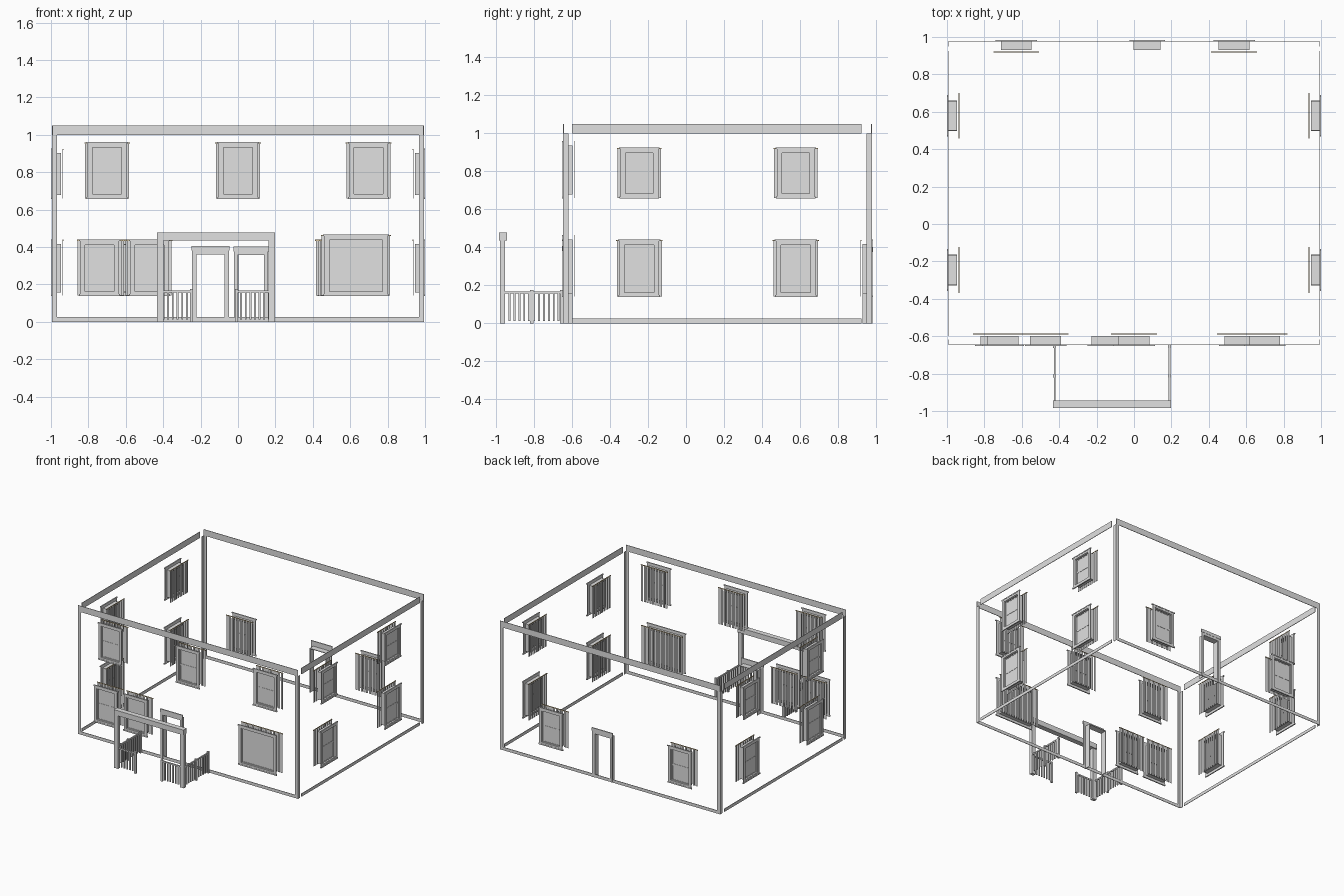
import bpy, bmesh, math
from mathutils import Matrix, Vector

cube = bpy.data.objects.get("Cube")
if cube:
    bpy.data.objects.remove(cube, do_unlink=True)


def material(name, colour):
    mat = bpy.data.materials.new(name)
    mat.use_nodes = True
    mat.diffuse_color = (*colour, 1)
    mat.node_tree.nodes["Principled BSDF"].inputs["Base Color"].default_value = (*colour, 1)
    return mat


grey = material("trim_light_grey", (0.75, 0.75, 0.75))
tan = material("rail_tan", (0.62, 0.5, 0.3))

FRONT, BACK, SIDE = -0.645, 0.977, 0.993
TOP, BAND, BASE = 1.0, 1.05, 0.025


def box(bm, x0, x1, y0, y1, z0, z1):
    size = Vector((x1 - x0, y1 - y0, z1 - z0))
    mid = Vector((x0 + x1, y0 + y1, z0 + z1)) / 2
    bmesh.ops.create_cube(bm, size=1, matrix=Matrix.Translation(mid) @ Matrix.Diagonal(size).to_4x4())


def finish(name, bm, place=None, mat=grey):
    mesh = bpy.data.meshes.new(name)
    bm.to_mesh(mesh)
    bm.free()
    mesh.materials.append(mat)
    obj = bpy.data.objects.new(name, mesh)
    if place:
        obj.matrix_world = place
    bpy.context.collection.objects.link(obj)


def on_wall(wall, along):
    """Local frame: x along the wall, y towards the room, z up."""
    spot, turn = {
        "front": ((along, FRONT, 0), 0),
        "back": ((along, BACK, 0), math.pi),
        "left": ((SIDE, along, 0), math.pi / 2),
        "right": ((-SIDE, along, 0), -math.pi / 2),
    }[wall]
    return Matrix.Translation(spot) @ Matrix.Rotation(turn, 4, "Z")


def frame(bm, half, z0, z1, edge, y0, y1, bottom=True):
    """Rectangular border lying inside the given outline."""
    for s in (-1, 1):
        a, b = sorted((s * half, s * (half - edge)))
        box(bm, a, b, y0, y1, z0, z1)
    box(bm, edge - half, half - edge, y0, y1, z1 - edge, z1)
    if bottom:
        box(bm, edge - half, half - edge, y0, y1, z0, z0 + edge)


def window(wall, along, z0, z1, half=0.08, sashes=2):
    place = on_wall(wall, along)
    # Casing outside and lining through the wall
    bm = bmesh.new()
    frame(bm, half + 0.024, z0 - 0.02, z1 + 0.024, 0.022, -0.005, 0.002)
    box(bm, -half - 0.031, half + 0.031, -0.007, 0.002, z1 + 0.018, z1 + 0.026)
    box(bm, -half - 0.029, half + 0.029, -0.007, 0.002, z0 - 0.022, z0 - 0.012)
    frame(bm, half + 0.002, z0 - 0.002, z1 + 0.002, 0.005, 0, 0.047)
    finish(wall + "_window_frame", bm, place)
    # Sashes with glass
    bm = bmesh.new()
    step = (z1 - z0) / sashes
    for i in range(sashes):
        low = z0 + i * step
        frame(bm, half, low, low + step, 0.008, 0.009, 0.015)
        box(bm, -half, half, 0.011, 0.013, low, low + step)
    finish(wall + "_window_sash", bm, place)
    # Vertical blind slats
    bm = bmesh.new()
    wide = half + 0.042
    count = round(2 * wide / 0.024)
    pitch = 2 * wide / count
    for i in range(count):
        x = -wide + (i + 0.5) * pitch
        box(bm, x - 0.0085, x + 0.0085, 0.056, 0.0575, z0 - 0.02, z1 + 0.018)
    finish(wall + "_blind_slats", bm, place)
    # Thin rail holding the slats
    bm = bmesh.new()
    box(bm, -wide, wide, 0.054, 0.059, z1 + 0.018, z1 + 0.024)
    finish(wall + "_blind_rail", bm, place, tan)


def door(wall, along, half, head):
    bm = bmesh.new()
    frame(bm, half + 0.018, 0, head, 0.02, -0.005, 0.002, bottom=False)
    box(bm, -half - 0.022, half + 0.022, -0.007, 0.002, head, head + 0.026)
    frame(bm, half, 0, head - 0.015, 0.005, 0, 0.047, bottom=False)
    finish(wall + "_door_frame", bm, on_wall(wall, along))


# Top and bottom bands around the house
for name, z0, z1, reach in (("top_band", TOP, BAND, SIDE), ("base_band", 0, BASE, 0.967)):
    bm = bmesh.new()
    for y in (FRONT, BACK):
        box(bm, -reach, reach, y - 0.002, y + 0.002, z0, z1)
    for x in (-SIDE, SIDE):
        box(bm, x - 0.002, x + 0.002, -0.60, 0.925, z0, z1)
    finish(name, bm)

# Angled boards at the four corners
bm = bmesh.new()
for sx in (-1, 1):
    for y, inward in ((FRONT, 1), (BACK, -1)):
        xs = sorted((sx * SIDE, sx * (SIDE - 0.026)))
        ys = sorted((y, y + inward * 0.027))
        box(bm, *xs, y - 0.002, y + 0.002, 0, TOP)
        box(bm, sx * SIDE - 0.002, sx * SIDE + 0.002, *ys, 0, TOP)
finish("corner_boards", bm)

# Windows
LOW, HIGH = 0.16, 0.68
for x in (-0.70, 0, 0.698):
    window("front", x, HIGH, 0.935)
for x in (-0.74, -0.473):
    window("front", x, LOW, 0.415)
window("front", 0.63, LOW, 0.44, half=0.145, sashes=1)
for x in (-0.63, 0.535):
    window("back", x, LOW, 0.415)
for wall in ("left", "right"):
    for y in (-0.246, 0.578):
        window(wall, y, LOW, 0.415)
        window(wall, y, HIGH, 0.90, half=0.076)

# Doors
door("front", -0.147, 0.08, 0.38)
door("back", 0.07, 0.073, 0.376)

# Porch beam and posts
bm = bmesh.new()
box(bm, -0.432, 0.197, -0.985, -0.943, 0.435, 0.477)
for x in (-0.432, 0.162):
    box(bm, x, x + 0.035, -0.98, -0.953, 0, 0.435)
finish("porch_beam_and_posts", bm)


# Porch railings
def railing(name, start, end, posts):
    start, end = Vector(start), Vector(end)
    run = end - start
    bm = bmesh.new()
    place = Matrix.Translation((*start, 0)) @ Matrix.Rotation(math.atan2(run.y, run.x), 4, "Z")
    box(bm, 0, run.length, -0.005, 0.005, 0.158, 0.168)
    count = round(run.length / 0.026)
    for i in range(1, count):
        x = i * run.length / count
        box(bm, x - 0.005, x + 0.005, -0.004, 0.004, 0.012, 0.158)
    for t in posts:
        x = t * run.length
        box(bm, x - 0.008, x + 0.008, -0.008, 0.008, 0, 0.175)
    finish(name, bm, place)


for name, x, gate in (("right", -0.424, -0.248), ("left", 0.189, -0.008)):
    railing(name + "_side_railing", (x, -0.955), (x, FRONT), (0.46, 0.97))
    railing(name + "_front_railing", (x, -0.967), (gate, -0.967), (1,))
